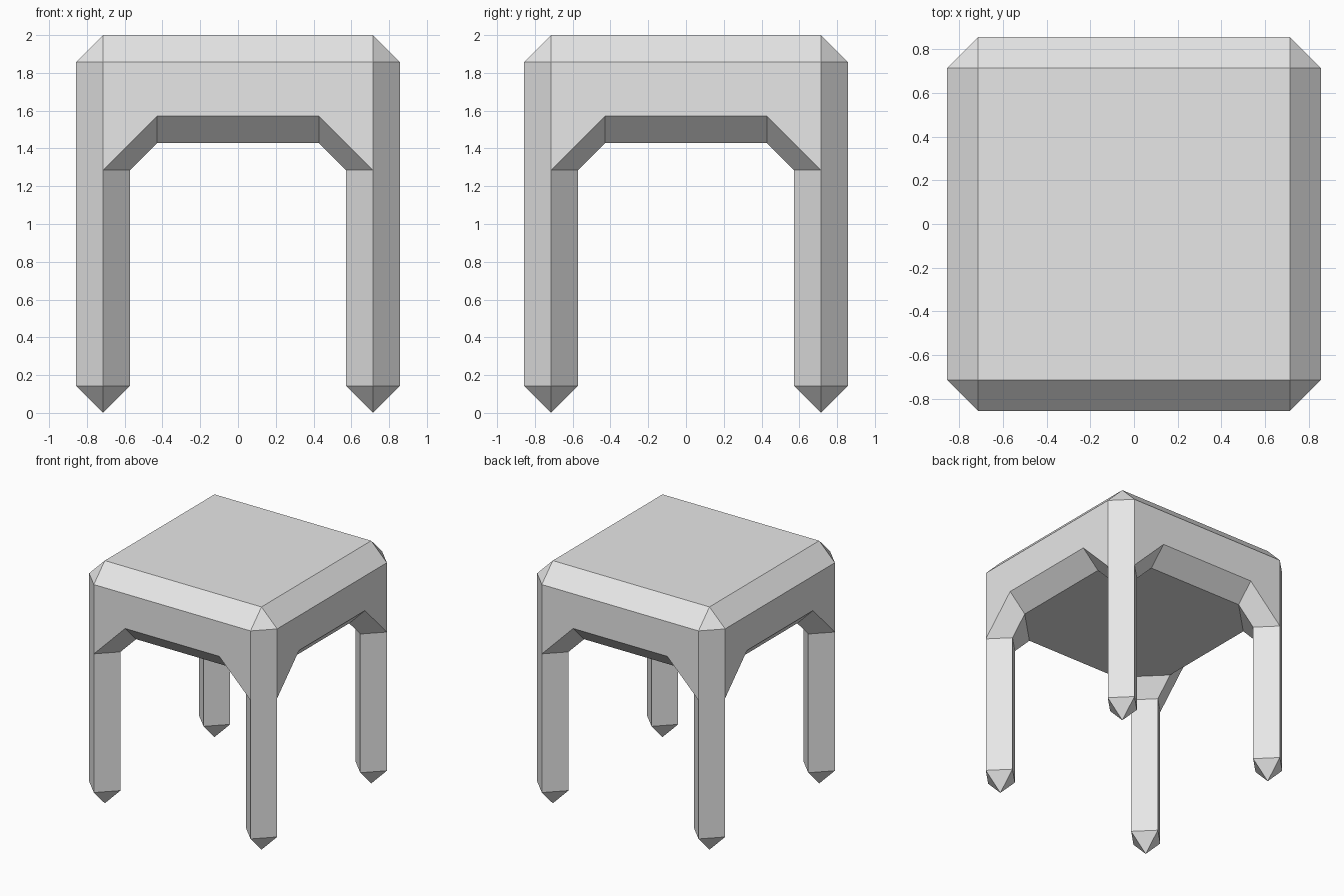
import bpy, bmesh, math

if "Cube" in bpy.data.objects:
    bpy.data.objects.remove(bpy.data.objects["Cube"])

U = 1 / 7  # grid unit: all corners fall on whole multiples

grey = bpy.data.materials.new("plain grey")
grey.diffuse_color = (0.8, 0.8, 0.8, 1)
grey.use_nodes = True
grey.node_tree.nodes["Principled BSDF"].inputs["Base Color"].default_value = grey.diffuse_color


def build(name, faces):
    """Mirror one quarter's faces to all four corners, weld and clean up."""
    bm = bmesh.new()
    for sx in (1, -1):
        for sy in (1, -1):
            for face in faces:
                bm.faces.new([bm.verts.new((sx * x * U, sy * y * U, z * U))
                              for x, y, z in face])
    bmesh.ops.remove_doubles(bm, verts=bm.verts, dist=0.001)
    bmesh.ops.dissolve_limit(bm, angle_limit=math.radians(1),
                             verts=bm.verts, edges=bm.edges)
    bmesh.ops.recalc_face_normals(bm, faces=bm.faces)
    mesh = bpy.data.meshes.new(name)
    bm.to_mesh(mesh)
    bm.free()
    mesh.materials.append(grey)
    obj = bpy.data.objects.new(name, mesh)
    bpy.context.collection.objects.link(obj)
    return obj


def swapped(faces):
    """Same faces reflected across the diagonal (x and y exchanged)."""
    return [[(y, x, z) for x, y, z in f] for f in faces]


# Table top: faces of one side, repeated across the diagonal
side = [
    [(0, 5, 14), (5, 5, 14), (5, 6, 13), (0, 6, 13)],             # top bevel
    [(0, 6, 13), (5, 6, 13), (5, 6, 9), (3, 6, 11), (0, 6, 11)],  # apron
    [(0, 6, 11), (3, 6, 11), (3, 5, 10), (0, 5, 10)],             # lower bevel
    [(3, 6, 11), (5, 6, 9), (4, 5, 9), (3, 5, 10)],               # bracket slope
]
centre = [
    [(0, 0, 14), (5, 0, 14), (5, 5, 14), (0, 5, 14)],             # flat top
    [(5, 5, 14), (6, 5, 13), (5, 6, 13)],                         # corner tip
    [(6, 5, 13), (5, 6, 13), (5, 6, 9), (6, 5, 9)],               # corner chamfer
    [(4, 5, 9), (5, 4, 9), (5, 3, 10), (3, 5, 10)],               # inner bracket
    [(0, 0, 10), (5, 0, 10), (5, 3, 10), (3, 5, 10), (0, 5, 10)], # underside
]
build("table_top", side + swapped(side) + centre)

# Legs: diamond posts ending in a point
ring = [(6, 5), (5, 6), (4, 5), (5, 4)]
leg = []
for a, b in zip(ring, ring[1:] + ring[:1]):
    leg.append([(*a, 1), (*b, 1), (*b, 9), (*a, 9)])
    leg.append([(*a, 1), (*b, 1), (5, 5, 0)])
build("legs", leg)
